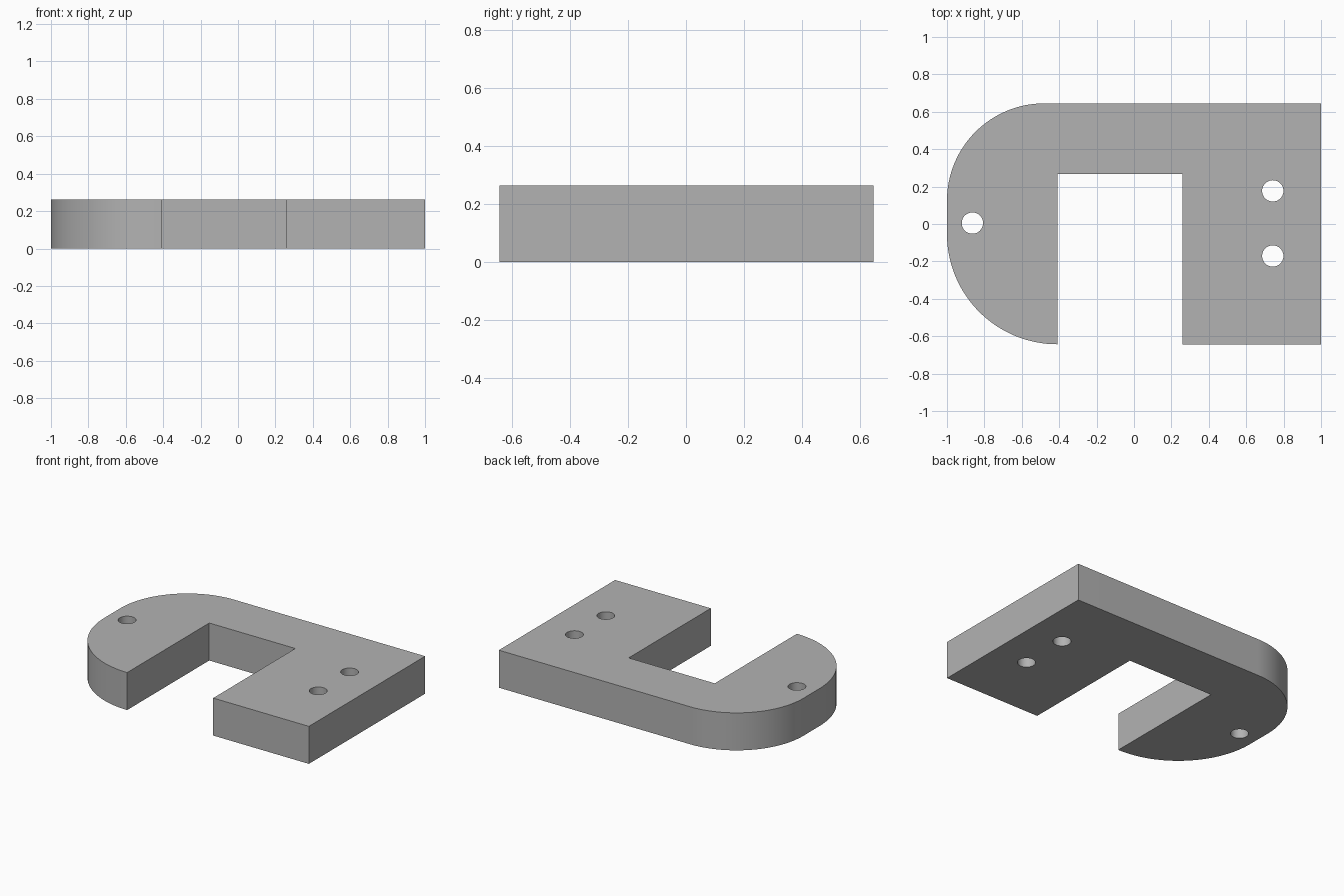
import bpy
import bmesh
from math import sin, cos, radians

cube = bpy.data.objects.get("Cube")
if cube:
    bpy.data.objects.remove(cube, do_unlink=True)

HEIGHT = 0.263
HOLE_RADIUS = 0.057


def arc(cx, cy, r, start, end, steps):
    """Points along a circular arc, angles in degrees."""
    angles = [radians(start + (end - start) * i / steps) for i in range(steps + 1)]
    return [(cx + r * cos(a), cy + r * sin(a)) for a in angles]


def add_loop(bm, points):
    """Closed loop of edges on the ground plane."""
    verts = [bm.verts.new((x, y, 0)) for x, y in points]
    return [bm.edges.new((a, b)) for a, b in zip(verts, verts[1:] + verts[:1])]


# Outline: rounded hook on the left, square leg on the right, slot between
outline = [(0.258, 0.267), (0.258, -0.643), (1, -0.643), (1, 0.645)]
outline += arc(-0.48, 0.125, 0.52, 90, 180, 32)
outline += arc(-0.41, -0.053, 0.59, 180, 270, 32)
outline += [(-0.41, 0.267)]

bm = bmesh.new()
edges = add_loop(bm, outline)

# Screw holes
for x, y in [(-0.864, 0.005), (0.742, 0.177), (0.742, -0.171)]:
    edges += add_loop(bm, arc(x, y, HOLE_RADIUS, 0, 360, 40)[:-1])

# Fill the flat profile around the holes and give it thickness
bmesh.ops.triangle_fill(bm, use_beauty=True, edges=edges, normal=(0, 0, 1))
extruded = bmesh.ops.extrude_face_region(bm, geom=bm.faces[:], use_keep_orig=True)
top = [v for v in extruded["geom"] if isinstance(v, bmesh.types.BMVert)]
bmesh.ops.translate(bm, verts=top, vec=(0, 0, HEIGHT))
bmesh.ops.recalc_face_normals(bm, faces=bm.faces[:])

mesh = bpy.data.meshes.new("bracket_plate")
bm.to_mesh(mesh)
bm.free()
plate = bpy.data.objects.new("bracket_plate", mesh)
bpy.context.collection.objects.link(plate)

# Plain grey finish
grey = bpy.data.materials.new("plain_grey")
grey.use_nodes = True
color = (0.45, 0.45, 0.45, 1)
grey.diffuse_color = color
grey.node_tree.nodes["Principled BSDF"].inputs["Base Color"].default_value = color
mesh.materials.append(grey)

# Smooth curved walls, crisp rims
bpy.ops.object.select_all(action="DESELECT")
plate.select_set(True)
bpy.context.view_layer.objects.active = plate
bpy.ops.object.shade_smooth_by_angle(angle=radians(30))
